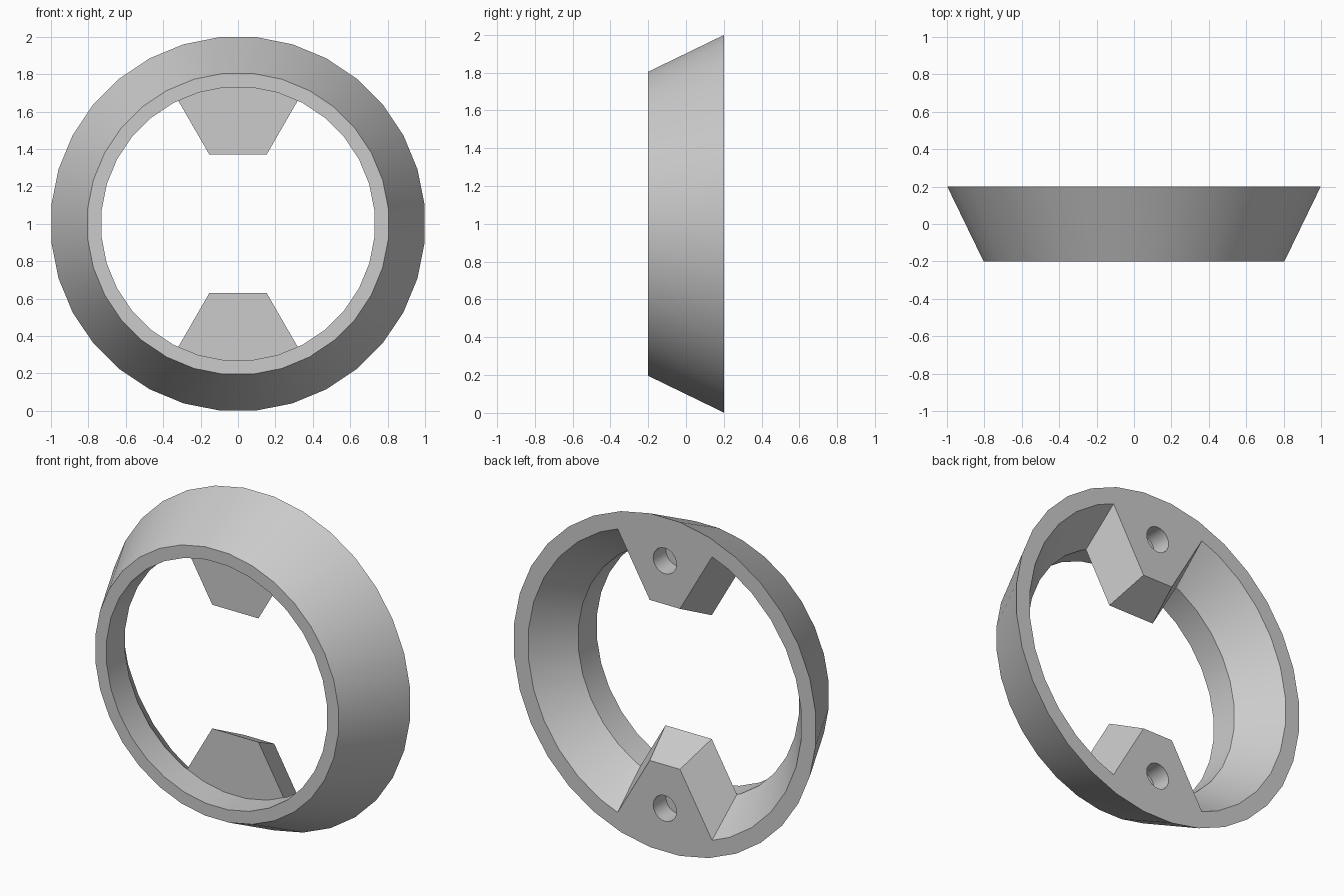
import bpy, bmesh, math
from mathutils import Matrix

if "Cube" in bpy.data.objects:
    bpy.data.objects.remove(bpy.data.objects["Cube"], do_unlink=True)

SEGMENTS = 32
BACK, STEP, FRONT = 0.2, -0.025, -0.2

grey = bpy.data.materials.new("plain grey")
grey.use_nodes = True
grey.diffuse_color = (0.6, 0.6, 0.6, 1)
grey.node_tree.nodes["Principled BSDF"].inputs["Base Color"].default_value = (0.6, 0.6, 0.6, 1)


def make_object(name, bm):
    bmesh.ops.recalc_face_normals(bm, faces=bm.faces)
    mesh = bpy.data.meshes.new(name)
    bm.to_mesh(mesh)
    bm.free()
    mesh.materials.append(grey)
    obj = bpy.data.objects.new(name, mesh)
    bpy.context.collection.objects.link(obj)
    return obj


def bridge(bm, loop_a, loop_b):
    n = len(loop_a)
    for i in range(n):
        j = (i + 1) % n
        bm.faces.new((loop_a[i], loop_a[j], loop_b[j], loop_b[i]))


def make_ring():
    # closed section: sloping outside, straight throat, flared inside
    section = [(1.003, BACK), (0.808, FRONT), (0.733, FRONT), (0.733, STEP), (0.907, BACK)]
    bm = bmesh.new()
    loops = []
    for r, y in section:
        angles = [math.tau * (i + 0.5) / SEGMENTS for i in range(SEGMENTS)]
        loops.append([bm.verts.new((r * math.cos(a), y, 1 + r * math.sin(a))) for a in angles])
    for i, loop in enumerate(loops):
        bridge(bm, loop, loops[(i + 1) % len(loops)])
    return make_object("tapered_ring", bm)


def make_lug(name, side):
    # trapezoid block narrowing to the back; outer end buried in the ring
    bm = bmesh.new()
    loops = []
    for y, inner, outer, half in ((STEP, 0.37, 0.78, 0.153), (BACK, 0.48, 0.92, 0.1)):
        wide = half + (outer - inner) * math.tan(math.radians(30))
        corners = [(-half, inner), (half, inner), (wide, outer), (-wide, outer)]
        loops.append([bm.verts.new((x, y, 1 + side * d)) for x, d in corners])
    bridge(bm, *loops)
    for loop in loops:
        bm.faces.new(loop)
    return make_object(name, bm)


def make_hole(name, side):
    bm = bmesh.new()
    place = Matrix.Translation((0, BACK, 1 + side * 0.74)) @ Matrix.Rotation(math.pi / 2, 4, "X")
    bmesh.ops.create_cone(bm, cap_ends=True, segments=24, radius1=0.077, radius2=0.077,
                          depth=0.24, matrix=place)
    obj = make_object(name, bm)
    obj.hide_render = True
    return obj


def combine(target, other, operation):
    mod = target.modifiers.new(operation.lower(), "BOOLEAN")
    mod.operation = operation
    mod.solver = "EXACT"
    mod.object = other
    bpy.context.view_layer.objects.active = target
    bpy.ops.object.modifier_apply(modifier=mod.name)
    bpy.data.objects.remove(other, do_unlink=True)


# ring with two mounting lugs, each with a blind screw hole in the back
ring = make_ring()
for side, label in ((1, "upper"), (-1, "lower")):
    combine(ring, make_lug(label + "_lug", side), "UNION")
    combine(ring, make_hole(label + "_hole_cutter", side), "DIFFERENCE")

bpy.ops.object.select_all(action="DESELECT")
ring.select_set(True)
bpy.context.view_layer.objects.active = ring
bpy.ops.object.shade_smooth_by_angle(angle=math.radians(25))
